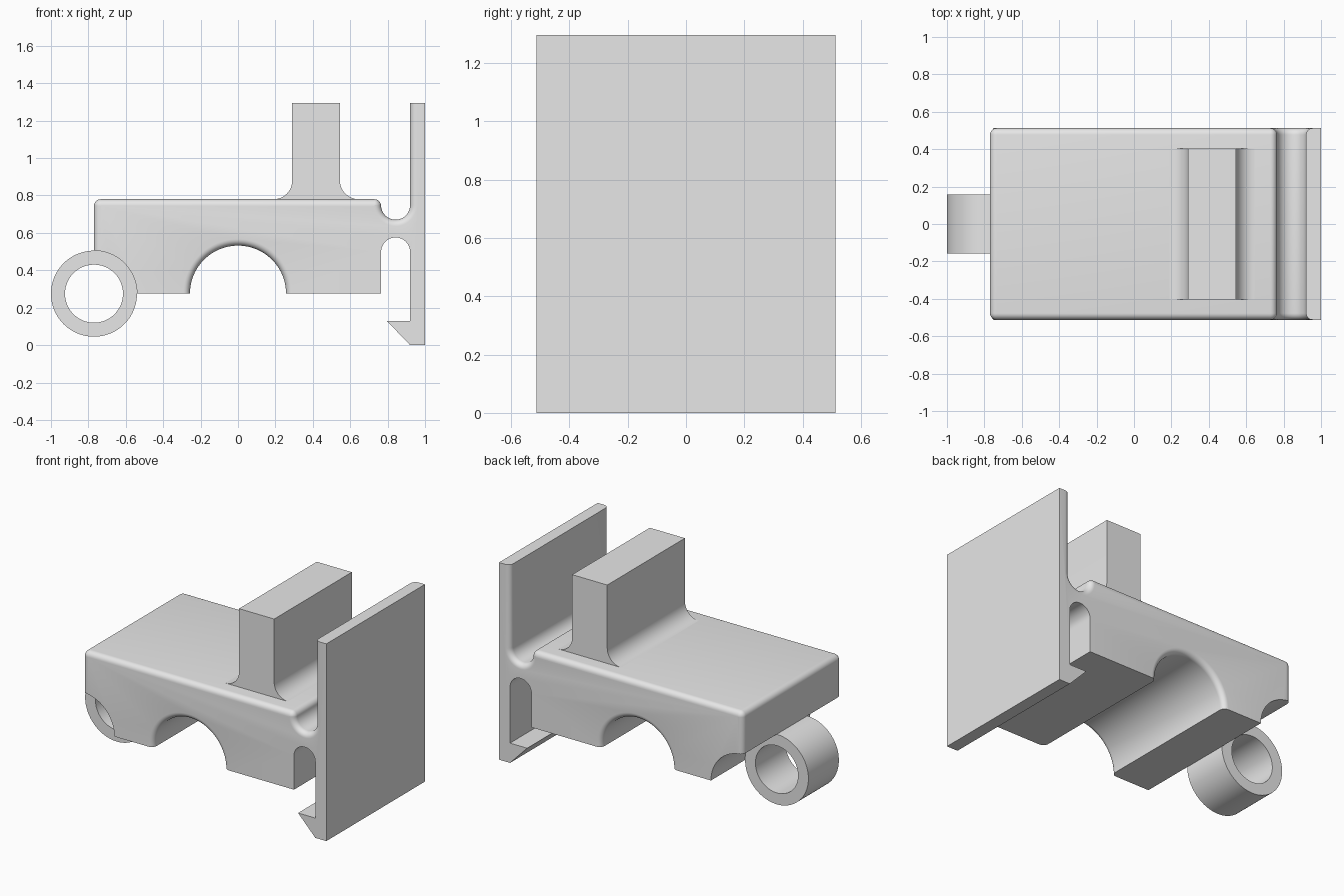
import bpy
import bmesh
from math import sin, cos, pi, radians

if "Cube" in bpy.data.objects:
    bpy.data.objects.remove(bpy.data.objects["Cube"])

grey = bpy.data.materials.new("plain grey")
grey.use_nodes = True
colour = (0.8, 0.8, 0.8, 1)
grey.diffuse_color = colour
grey.node_tree.nodes["Principled BSDF"].inputs["Base Color"].default_value = colour


def arc(cx, cz, r, start, end, fillet=0, steps=16):
    """Arc points (x, z, nx, nz); fillet 1 or -1 moves the rim away from or to the centre."""
    points = []
    for i in range(steps + 1):
        a = radians(start + (end - start) * i / steps)
        points.append((cx + r * cos(a), cz + r * sin(a), fillet * cos(a), fillet * sin(a)))
    return points


def corner(x, z, nx=0, nz=0):
    return [(x, z, nx, nz)]


def finish(bm, name):
    bmesh.ops.recalc_face_normals(bm, faces=bm.faces)
    mesh = bpy.data.meshes.new(name)
    bm.to_mesh(mesh)
    bm.free()
    mesh.materials.append(grey)
    obj = bpy.data.objects.new(name, mesh)
    bpy.context.collection.objects.link(obj)
    bpy.ops.object.select_all(action='DESELECT')
    obj.select_set(True)
    bpy.context.view_layer.objects.active = obj
    bpy.ops.object.shade_smooth_by_angle(angle=radians(30))
    return obj


def bridge(bm, a, b):
    for i in range(len(a)):
        j = (i + 1) % len(a)
        bm.faces.new((a[i], a[j], b[j], b[i]))


def extrude_profile(name, profile, half_depth, radius=0, steps=6):
    """Extrude along y, rounding the rim wherever the profile has a fillet normal."""
    angles = [pi / 2 * i / steps for i in range(steps + 1)] if radius else [0]
    layers = [(-half_depth + radius * (1 - sin(t)), radius * (1 - cos(t))) for t in angles]
    layers = layers[::-1] + [(-y, inset) for y, inset in layers]
    bm = bmesh.new()
    loops = [[bm.verts.new((x + nx * inset, y, z + nz * inset)) for x, z, nx, nz in profile]
             for y, inset in layers]
    for a, b in zip(loops, loops[1:]):
        bridge(bm, a, b)
    bm.faces.new(loops[0])
    bm.faces.new(loops[-1])
    return finish(bm, name)


# Body, flexible web, clip plate and hook share one profile
LEFT, RIGHT, BASE, TOP = -0.77, 0.765, 0.275, 0.78
PLATE, HEIGHT, DEPTH = 0.92, 1.295, 0.512
MID, GAP = (RIGHT + PLATE) / 2, (PLATE - RIGHT) / 2
body = arc(LEFT, BASE, 0.23, 90, 0, steps=24)[1:]
body += arc(0, BASE, 0.257, 180, 0, 1, 48)
body += corner(RIGHT, BASE) + arc(MID, 0.498, GAP, 180, 0, steps=24)
body += corner(PLATE, 0.13) + corner(0.795, 0.13) + corner(PLATE, 0)
body += corner(1, 0) + corner(1, HEIGHT) + corner(PLATE, HEIGHT, 1)
body += arc(MID, 0.748, GAP, 0, -180, 1, 24)
body += arc(RIGHT - 0.036, TOP - 0.036, 0.036, 0, 90, -1, 8)
body += arc(LEFT + 0.036, TOP - 0.036, 0.036, 90, 180, -1, 8)
body += corner(LEFT, BASE + 0.23, 1)
extrude_profile("clip_body", body, DEPTH, 0.035)

# Upright grip with flared foot
post = arc(0.19, TOP + 0.1, 0.1, -90, 0)
post += corner(0.29, HEIGHT) + corner(0.545, HEIGHT)
post += arc(0.645, TOP + 0.1, 0.1, 180, 270)
post += corner(0.645, TOP - 0.01) + corner(0.19, TOP - 0.01)
extrude_profile("upright_grip", post, 0.403)

# Hinge ring
bm = bmesh.new()
rings = []
for r, y in ((0.23, -0.158), (0.23, 0.158), (0.155, 0.158), (0.155, -0.158)):
    rings.append([bm.verts.new((x, y, z)) for x, z, _, _ in arc(LEFT, BASE, r, 0, 360, steps=96)[:-1]])
for i in range(4):
    bridge(bm, rings[i], rings[(i + 1) % 4])
finish(bm, "hinge_ring")
